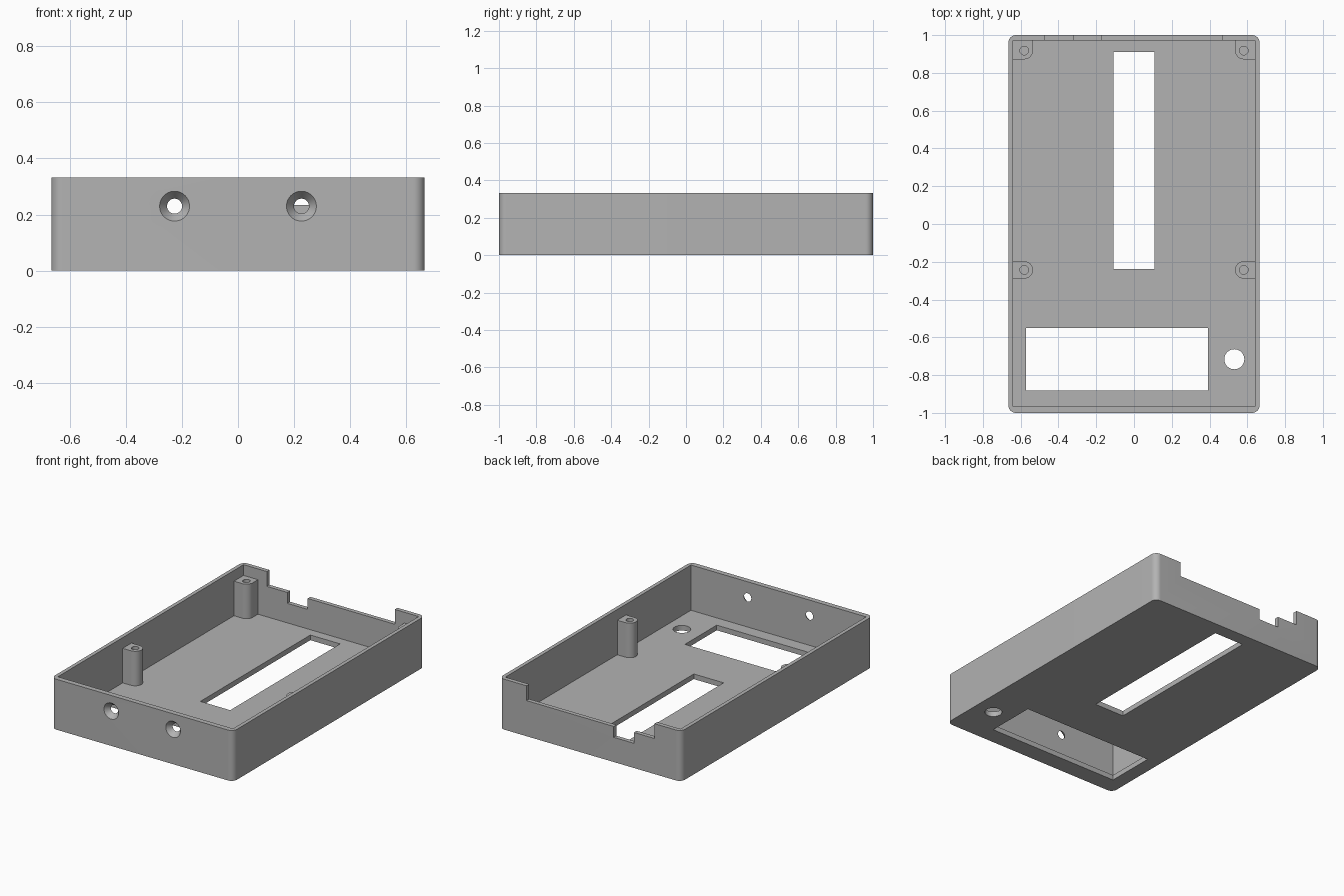
import bpy, bmesh
from math import pi, sin, cos
from mathutils import Matrix

cube = bpy.data.objects.get("Cube")
if cube:
    bpy.data.objects.remove(cube, do_unlink=True)

HX, HY, HEIGHT, FLOOR = 0.665, 1.0, 0.333, 0.034
INNER_X, INNER_FRONT, INNER_BACK = 0.64, -0.966, 0.972
POST_X, POST_R, POST_TOP = 0.581, 0.046, 0.262

grey = bpy.data.materials.new("grey plastic")
grey.use_nodes = True
grey.diffuse_color = (0.45, 0.45, 0.45, 1)
grey.node_tree.nodes["Principled BSDF"].inputs["Base Color"].default_value = grey.diffuse_color


def finish(name, bm):
    bmesh.ops.recalc_face_normals(bm, faces=bm.faces)
    mesh = bpy.data.meshes.new(name)
    bm.to_mesh(mesh)
    bm.free()
    mesh.materials.append(grey)
    obj = bpy.data.objects.new(name, mesh)
    bpy.context.collection.objects.link(obj)
    return obj


def prism(name, outline, z0, z1):
    """Extrude a closed xy outline from z0 to z1."""
    bm = bmesh.new()
    face = bm.faces.new([bm.verts.new((x, y, z0)) for x, y in outline])
    top = bmesh.ops.extrude_face_region(bm, geom=[face])["geom"]
    bmesh.ops.translate(bm, vec=(0, 0, z1 - z0),
                        verts=[v for v in top if isinstance(v, bmesh.types.BMVert)])
    return finish(name, bm)


def block(name, x0, x1, y0, y1, z0, z1):
    return prism(name, [(x0, y0), (x1, y0), (x1, y1), (x0, y1)], z0, z1)


def arc(cx, cy, r, start, end, steps=12):
    angles = [start + (end - start) * i / steps for i in range(steps + 1)]
    return [(cx + r * cos(a), cy + r * sin(a)) for a in angles]


def cone(name, r1, r2, depth, matrix):
    bm = bmesh.new()
    bmesh.ops.create_cone(bm, cap_ends=True, segments=48, radius1=r1, radius2=r2,
                          depth=depth, matrix=matrix)
    return finish(name, bm)


def cut(obj, cutter):
    """Subtract the cutter from the object, then discard it."""
    cutter.hide_render = True
    mod = obj.modifiers.new("cut", "BOOLEAN")
    mod.operation, mod.solver, mod.object = "DIFFERENCE", "EXACT", cutter
    select(obj)
    bpy.ops.object.modifier_apply(modifier=mod.name)
    bpy.data.objects.remove(cutter, do_unlink=True)


def select(obj):
    bpy.ops.object.select_all(action="DESELECT")
    obj.select_set(True)
    bpy.context.view_layer.objects.active = obj


def smooth(obj):
    select(obj)
    bpy.ops.object.shade_smooth_by_angle(angle=pi / 6)


# Outer shell with rounded upright corners, hollowed from above
R = 0.04
outline = []
for i, (sx, sy) in enumerate([(1, 1), (-1, 1), (-1, -1), (1, -1)]):
    outline += arc(sx * (HX - R), sy * (HY - R), R, i * pi / 2, (i + 1) * pi / 2)
case = prism("case_shell", outline, 0, HEIGHT)
cut(case, block("cavity", -INNER_X, INNER_X, INNER_FRONT, INNER_BACK, FLOOR, 0.5))

# Floor openings: long slot, wide window and round button hole
cut(case, block("slot", -0.109, 0.109, -0.237, 0.91, -0.1, 0.1))
cut(case, block("window", -0.571, 0.393, -0.882, -0.55, -0.1, 0.1))
cut(case, cone("button_hole", 0.053, 0.053, 0.2, Matrix.Translation((0.531, -0.716, 0))))

# Stepped notch in the back wall
cut(case, block("wide_notch", -0.47, 0.465, 0.95, 1.1, 0.235, 0.5))
cut(case, block("deep_notch", -0.32, -0.172, 0.95, 1.1, 0.163, 0.5))

# Countersunk screw holes through the front wall
for x in (-0.226, 0.226):
    place = Matrix.Translation((x, -HY + 0.017, 0.23)) @ Matrix.Rotation(-pi / 2, 4, "X")
    cut(case, cone("countersink", 0.054, 0.026, 0.036, place))
smooth(case)

# Screw posts against the side walls, mirrored left and right
WALL = INNER_X + 0.01
for side, s in (("left", 1), ("right", -1)):
    back_y, mid_y = 0.918, -0.243
    back = [(WALL, INNER_BACK + 0.01), (POST_X - POST_R, INNER_BACK + 0.01)]
    back += arc(POST_X, back_y, POST_R, pi, 1.5 * pi) + [(WALL, back_y - POST_R)]
    middle = [(WALL, mid_y + POST_R)]
    middle += arc(POST_X, mid_y, POST_R, pi / 2, 1.5 * pi, 24) + [(WALL, mid_y - POST_R)]
    for label, y, shape in (("back", back_y, back), ("middle", mid_y, middle)):
        post = prism(f"{side}_{label}_post", [(s * px, py) for px, py in shape],
                     FLOOR - 0.01, POST_TOP)
        cut(post, cone("pilot_hole", 0.023, 0.023, 0.4,
                       Matrix.Translation((s * POST_X, y, FLOOR + 0.2))))
        smooth(post)
